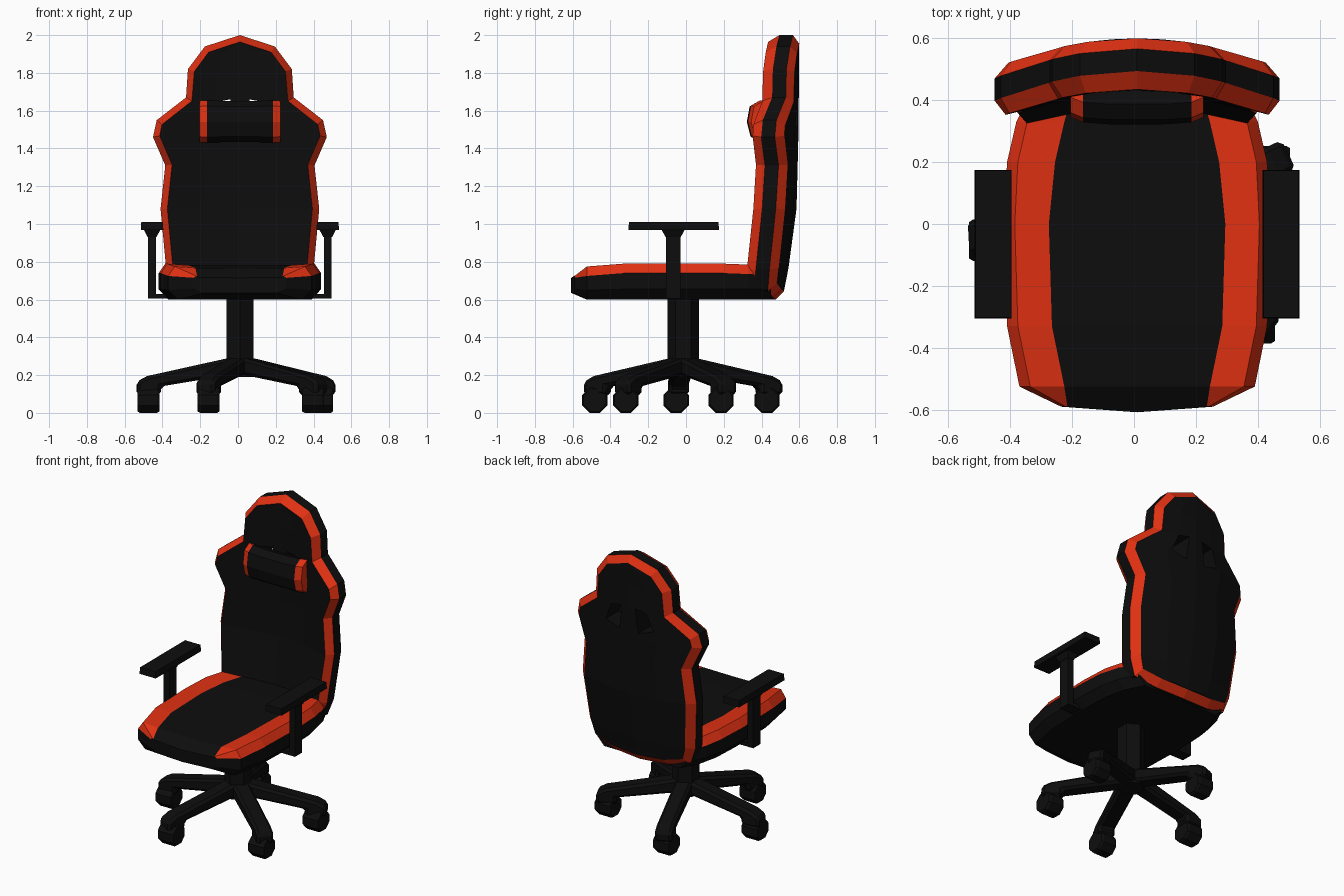
import bpy, bmesh, math
from mathutils import Vector

if "Cube" in bpy.data.objects:
    bpy.data.objects.remove(bpy.data.objects["Cube"])

CX, CY = 0.01, -0.015      # chair centre line


def material(name, rgb):
    m = bpy.data.materials.new(name)
    m.diffuse_color = (*rgb, 1)
    m.use_nodes = True
    m.node_tree.nodes["Principled BSDF"].inputs["Base Color"].default_value = m.diffuse_color
    return m


BLACK = material("black", (0.004, 0.004, 0.004))
RED = material("red", (0.74, 0.03, 0.006))


def make(name, verts, faces, red=()):
    """Mesh object from points; faces whose index is in red become red."""
    me = bpy.data.meshes.new(name)
    me.from_pydata([tuple(v) for v in verts], [], faces)
    me.materials.append(BLACK)
    me.materials.append(RED)
    for i in red:
        me.polygons[i].material_index = 1
    bm = bmesh.new()
    bm.from_mesh(me)
    bmesh.ops.recalc_face_normals(bm, faces=bm.faces)
    bm.to_mesh(me)
    bm.free()
    ob = bpy.data.objects.new(name, me)
    bpy.context.collection.objects.link(ob)
    return ob


def loft(name, rings, red_cols=(), red_rows=None):
    """Skin closed rings of equal length and cap both ends."""
    n = len(rings[0])
    verts = [p for r in rings for p in r]
    faces, red = [], []
    for i in range(len(rings) - 1):
        for j in range(n):
            k = (j + 1) % n
            if j in red_cols or (red_rows and i in red_rows):
                red.append(len(faces))
            faces.append((i*n + j, i*n + k, (i+1)*n + k, (i+1)*n + j))
    last = (len(rings) - 1) * n
    for ends in (range(n), range(last, last + n)):
        if red_rows:
            red.append(len(faces))
        faces.append(tuple(ends))
    return make(name, verts, faces, red)


def box(name, x0, x1, y0, y1, z0, z1, top=0.0):
    """Box whose top is grown (or shrunk) by top on every side."""
    def ring(z, g):
        return [(x0-g, y0-g, z), (x1+g, y0-g, z), (x1+g, y1+g, z), (x0-g, y1+g, z)]
    return loft(name, [ring(z0, 0), ring(z1, top)])


# --- Backrest: outline with red piping front and back, curved round the sitter
half = [(.185, 1.94), (.275, 1.82), (.285, 1.67), (.44, 1.55), (.46, 1.46), (.395, 1.31),
        (.42, 1.08), (.39, .76), (.35, .65), (.2, .61)]
outline = [(0, 2.0)] + half + [(0, .6)] + [(-x, z) for x, z in reversed(half)]
N, H = len(outline), len(half)
BASE = [(.6, .44), (.78, .475), (1.08, .515), (1.46, .525), (2.0, .53)]


def spine(x, z):
    for (z0, y0), (z1, y1) in zip(BASE, BASE[1:]):
        if z <= z1:
            break
    return y0 + (y1 - y0) * (z - z0) / (z1 - z0) - .43 * x * x


def inset(i, d):
    a, b = Vector(outline[i - 1]), Vector(outline[(i + 1) % N])
    t = (b - a).normalized()
    return outline[i][0] - d * -t.y, outline[i][1] - d * t.x


def at(p, off):
    return (CX + p[0], spine(*p) + off, p[1])


verts, faces, red = [], [], []
for d, off in ((.036, -.095), (0, -.036), (0, .036), (.045, .07)):
    verts += [at(inset(i, d), off) for i in range(N)]
for band in range(3):
    for i in range(N):
        j = (i + 1) % N
        if band != 1:
            red.append(len(faces))
        faces.append((band*N + i, band*N + j, (band+1)*N + j, (band+1)*N + i))
for start, d, off in ((0, .036, -.095), (3 * N, .045, .07)):
    rows = []
    for i in range(1, H + 1):
        x, z = inset(i, d)
        mid = len(verts)
        verts += [at((x * f, z), off) for f in (-.5, 0, .5)]
        rows.append([start + N - i, mid, mid + 1, mid + 2, start + i])
    for r, s in zip(rows, rows[1:]):
        faces += [(r[k], r[k+1], s[k+1], s[k]) for k in range(4)]
    for tip, r in ((start, rows[0]), (start + H + 1, rows[-1])):
        faces += [(tip, r[k], r[k+1]) for k in range(4)]
backrest = make("backrest", verts, faces, red)

# Two slots through the backrest behind the pillow
for s in (-1, 1):
    slot = [(.05, 1.66), (.13, 1.645), (.175, 1.53), (.07, 1.5)]
    cutter = loft("slot_cutter", [[(CX + s*x, y, z) for x, z in slot] for y in (.3, .75)])
    cutter.hide_render = True
    mod = backrest.modifiers.new("slot", 'BOOLEAN')
    mod.operation, mod.solver, mod.object = 'DIFFERENCE', 'EXACT', cutter
    bpy.context.view_layer.objects.active = backrest
    bpy.ops.object.modifier_apply(modifier=mod.name)
    bpy.data.objects.remove(cutter)

# --- Seat: stations along y (y, half width, panel half width, top, rim, lower, bottom)
stations = [(-.59, .245, .225, .725, .715, .66, .635),
            (-.525, .38, .235, .775, .725, .65, .6),
            (-.33, .42, .275, .79, .74, .655, .6),
            (0, .43, .285, .79, .74, .655, .6),
            (.2, .42, .265, .79, .74, .655, .6),
            (.33, .39, .235, .785, .735, .655, .6),
            (.45, .33, .2, .78, .73, .655, .6)]
rings = []
for n, (y, w, p, zt, zr, zl, zb) in enumerate(stations):
    rim = .015 if n == 0 else .035
    side = [(p, zt - .008), (w - rim, zt), (w, zr), (w, zl), (w - .05, zb)]
    prof = [(0, zt - .01)] + side + [(0, zb)] + [(-x, z) for x, z in reversed(side)]
    rings.append([(CX + x, y - (.018 if n == 0 and x == 0 else 0), z) for x, z in prof])
loft("seat", rings, red_cols=(1, 2, 9, 10))

# --- Head pillow: lofted along x with red ends
sec = [(0, 1.655), (-.05, 1.625), (-.065, 1.54), (-.045, 1.46), (0, 1.43),
       (.05, 1.45), (.06, 1.54), (.05, 1.64)]
rings = []
for x, yc, s in ((-.215, .41, .97), (-.175, .393, 1), (-.09, .387, .97), (.09, .387, .97),
                 (.175, .393, 1), (.215, .41, .97)):
    rings.append([(CX + x, yc + y, 1.545 + (z - 1.545) * s) for y, z in sec])
loft("head_pillow", rings, red_rows=(0, 4))

# --- Armrests
for s, side in ((-1, "left"), (1, "right")):
    def xs(a, b):
        return sorted((CX + s * a, CX + s * b))
    box(side + "_arm_pad", *xs(.405, .525), -.305, .175, .967, 1.01, -.003)
    box(side + "_arm_neck", *xs(.442, .488), -.108, -.028, .93, .968, .02)
    box(side + "_arm_post", *xs(.444, .486), -.106, -.03, .612, .94)
    box(side + "_arm_bracket", *xs(.3, .486), -.106, -.03, .606, .63)

# --- Gas column: hexagonal
loft("column", [[(CX + .083 * math.sin(a * math.pi / 3), CY + .083 * math.cos(a * math.pi / 3), z)
                 for a in range(6)] for z in (.19, .62)])

# --- Five legs with casters rolling along y
leg_profile = [(0, .3), (.06, .29), (.49, .195), (.545, .165), (.545, .095),
               (.42, .095), (.42, .14), (.06, .2), (0, .19)]
for n, deg in enumerate((323, 26, 110, 183, 250), 1):
    c, s = math.cos(math.radians(deg)), math.sin(math.radians(deg))
    leg = loft(f"leg_{n}", [[(CX + r*c - w*s, CY + r*s + w*c, z) for r, z in leg_profile]
                            for w in (-.053, .053)])
    bev = leg.modifiers.new("bevel", 'BEVEL')
    bev.width, bev.segments, bev.limit_method = .016, 1, 'ANGLE'
    bev.angle_limit = math.radians(60)
    wx, wy = CX + .485 * c, CY + .485 * s - .012
    loft(f"caster_{n}", [[(wx + dx, wy + r * math.cos((a + .5) * math.pi / 4),
                           .067 + r * math.sin((a + .5) * math.pi / 4)) for a in range(8)]
                         for dx, r in ((-.058, .064), (-.045, .0725), (.045, .0725), (.058, .064))])
